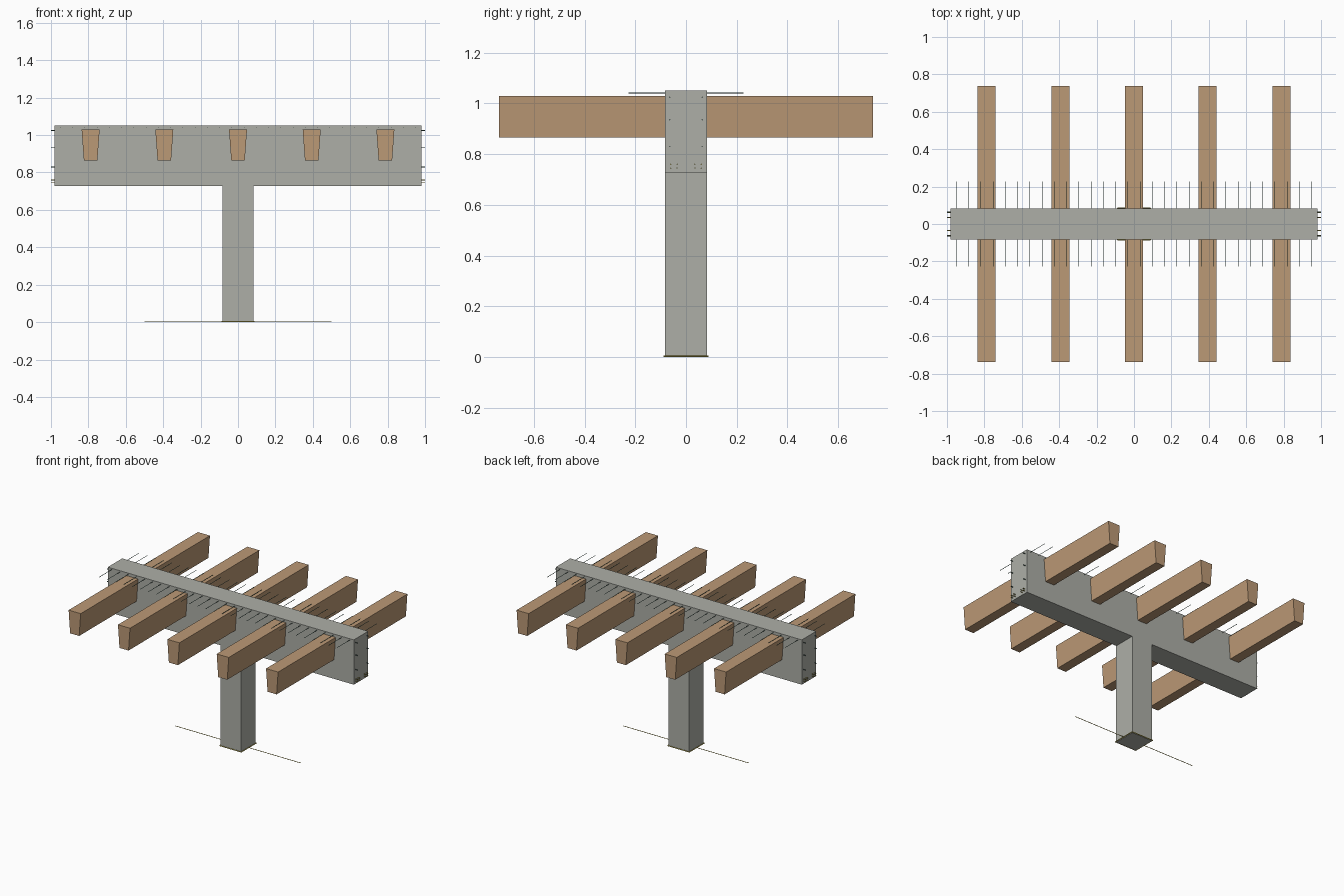
import bpy, bmesh
from mathutils import Vector

if "Cube" in bpy.data.objects:
    bpy.data.objects.remove(bpy.data.objects["Cube"])


def material(name, color):
    m = bpy.data.materials.new(name)
    m.diffuse_color = color
    m.use_nodes = True
    m.node_tree.nodes["Principled BSDF"].inputs["Base Color"].default_value = m.diffuse_color
    return m


wood = material("wood", (0.50, 0.32, 0.18, 1))
concrete = material("concrete", (0.42, 0.43, 0.39, 1))
steel = material("steel", (0.05, 0.12, 0.10, 1))
yellow = material("yellow_steel", (0.50, 0.42, 0.08, 1))


def add_object(name, bm, mat):
    bmesh.ops.recalc_face_normals(bm, faces=bm.faces)
    me = bpy.data.meshes.new(name)
    bm.to_mesh(me)
    bm.free()
    ob = bpy.data.objects.new(name, me)
    me.materials.append(mat)
    bpy.context.collection.objects.link(ob)
    return ob


def prism(name, profile, y0, y1, mat):
    """Extrude an x-z profile along y."""
    bm = bmesh.new()
    face = bm.faces.new([bm.verts.new((x, y0, z)) for x, z in profile])
    out = bmesh.ops.extrude_face_region(bm, geom=[face])
    moved = [v for v in out["geom"] if isinstance(v, bmesh.types.BMVert)]
    bmesh.ops.translate(bm, verts=moved, vec=(0, y1 - y0, 0))
    return add_object(name, bm, mat)


def bars(name, segments, radius, mat):
    """One mesh of thin six-sided bars between point pairs."""
    bm = bmesh.new()
    for a, b in segments:
        a, b = Vector(a), Vector(b)
        out = bmesh.ops.create_cone(bm, cap_ends=True, segments=6, radius1=radius,
                                    radius2=radius, depth=(b - a).length)
        turn = Vector((0, 0, 1)).rotation_difference(b - a).to_matrix()
        bmesh.ops.rotate(bm, verts=out["verts"], matrix=turn)
        bmesh.ops.translate(bm, verts=out["verts"], vec=(a + b) / 2)
    return add_object(name, bm, mat)


# Concrete column and cap beam
W, D, H0, H1 = 0.083, 0.082, 0.727, 1.05
prism("column", [(-W, 0), (W, 0), (W, H0), (-W, H0)], -D, D, concrete)
prism("cap_beam", [(-0.982, H0), (0.982, H0), (0.982, H1), (-0.982, H1)], -D, D, concrete)

# Tapered joists on both sides of the beam
for i in range(5):
    x = (i - 2) * 0.394
    shape = [(x - 0.036, 0.865), (x + 0.036, 0.865), (x + 0.048, 1.029), (x - 0.048, 1.029)]
    for side, s in (("front", -1), ("back", 1)):
        prism(f"{side}_joist_{i + 1}", shape, s * D, s * 0.737, wood)

# Cross bars just below the top of the beam
xs = [-0.95 + i * 1.9 / 29 for i in range(30)]
bars("cross_bars", [((x, -0.227, 1.041), (x, 0.227, 1.041)) for x in xs], 0.0016, steel)

# Lengthwise bars that poke out of the beam ends
spots = [(y, z) for y in (-0.064, 0.064) for z in (1.025, 0.935, 0.83)]
bars("long_bars", [((-0.999, y, z), (0.999, y, z)) for y, z in spots], 0.0025, steel)
low = [(y, z) for y in (-0.06, -0.035, 0.035, 0.06) for z in (0.745, 0.76)]
bars("lower_long_bars", [((-1, y, z), (1, y, z)) for y, z in low], 0.0025, yellow)

# Tie around the column foot and thin bar along the ground
c = [(-0.087, -0.086, 0.003), (0.087, -0.086, 0.003), (0.087, 0.086, 0.003), (-0.087, 0.086, 0.003)]
bars("foot_tie", [(c[i], c[(i + 1) % 4]) for i in range(4)], 0.003, yellow)
bars("foot_bar", [((-0.5, 0, 0.002), (0.5, 0, 0.002))], 0.002, yellow)
